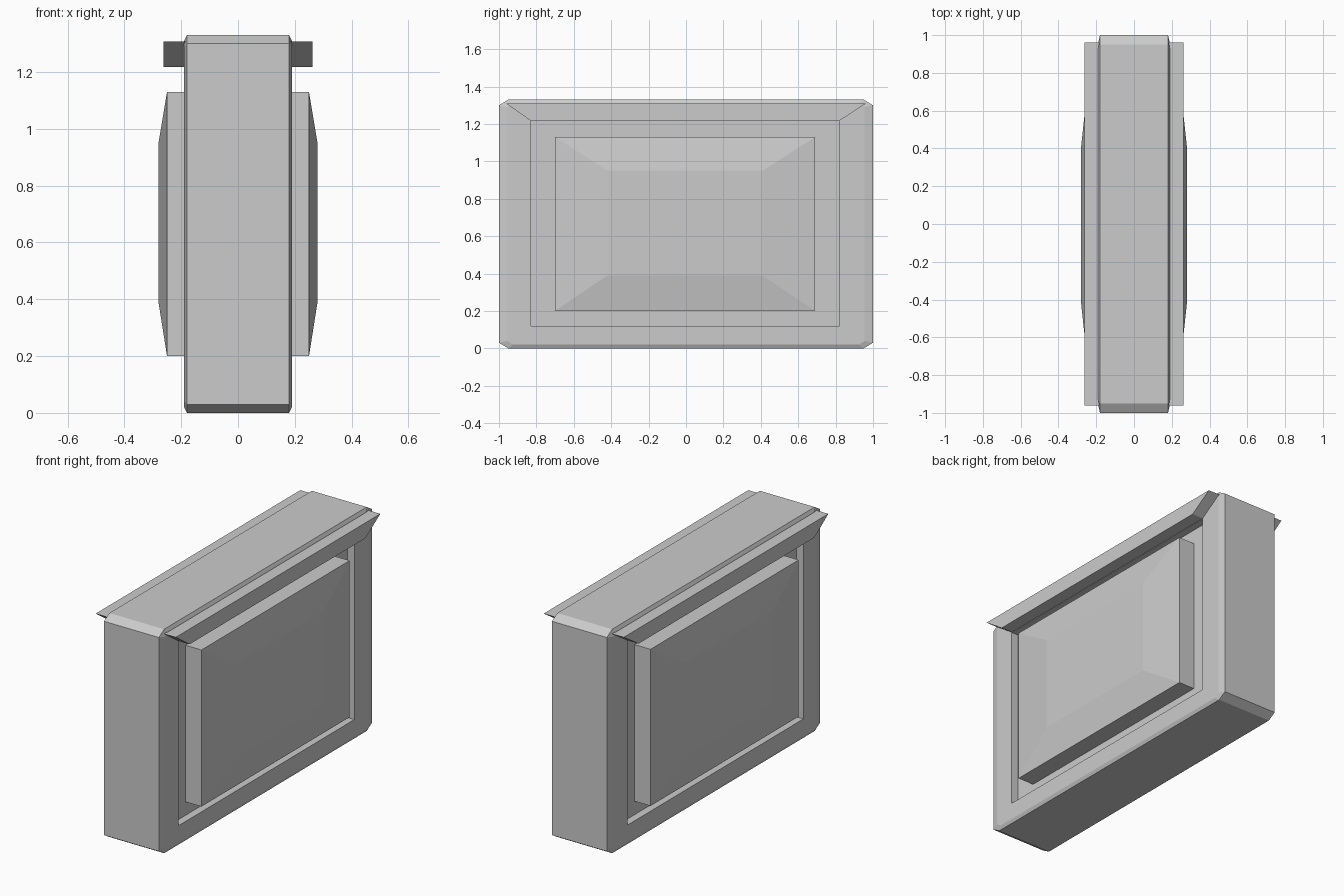
import bpy, bmesh

if "Cube" in bpy.data.objects:
    bpy.data.objects.remove(bpy.data.objects["Cube"])

OFF = -0.005  # the side openings sit a touch towards the front


def octagon(x, hy, z0, z1, cy=0.0, cz=0.0, oy=0.0):
    """Rectangle with cut corners in the YZ plane; zero cuts give a plain rectangle."""
    yz = [(-hy, z0 + cz), (-hy + cy, z0), (hy - cy, z0), (hy, z0 + cz),
          (hy, z1 - cz), (hy - cy, z1), (-hy + cy, z1), (-hy, z1 - cz)]
    return [(x, y + oy, z) for y, z in yz]


def loft(name, rings):
    """Skin a list of equal-length rings and cap both ends."""
    bm = bmesh.new()
    loops = [[bm.verts.new(p) for p in r] for r in rings]
    n = len(loops[0])
    for a, b in zip(loops, loops[1:]):
        for i in range(n):
            j = (i + 1) % n
            bm.faces.new((a[i], a[j], b[j], b[i]))
    bm.faces.new(loops[0])
    bm.faces.new(loops[-1])
    bmesh.ops.remove_doubles(bm, verts=bm.verts, dist=1e-5)
    bmesh.ops.recalc_face_normals(bm, faces=bm.faces)
    mesh = bpy.data.meshes.new(name)
    bm.to_mesh(mesh)
    bm.free()
    obj = bpy.data.objects.new(name, mesh)
    bpy.context.collection.objects.link(obj)
    return obj


# Chamfered case with a shallow recess on each broad side
def case_half(s):
    return [octagon(s * 0.145, 0.825, 0.12, 1.215, oy=OFF),
            octagon(s * 0.19, 0.825, 0.12, 1.215, oy=OFF),
            octagon(s * 0.19, 0.955, 0.02, 1.31, 0.03, 0.02),
            octagon(s * 0.18, 1.0, 0.0, 1.33, 0.05, 0.03)]


loft("case", case_half(-1) + case_half(1)[::-1])

for side, s in (("left", -1), ("right", 1)):
    # Raised panel with a sloped, flat-topped face
    loft(side + "_panel", [octagon(s * 0.14, 0.695, 0.20, 1.13, oy=OFF),
                           octagon(s * 0.25, 0.695, 0.20, 1.13, oy=OFF),
                           octagon(s * 0.28, 0.415, 0.39, 0.95, oy=OFF)])
    # Trapezoid hood over the panel
    trapezoid = [(-0.825 + OFF, 1.217), (0.825 + OFF, 1.217), (0.96, 1.308), (-0.96, 1.308)]
    loft(side + "_hood", [[(s * x, y, z) for y, z in trapezoid] for x in (0.16, 0.263)])
